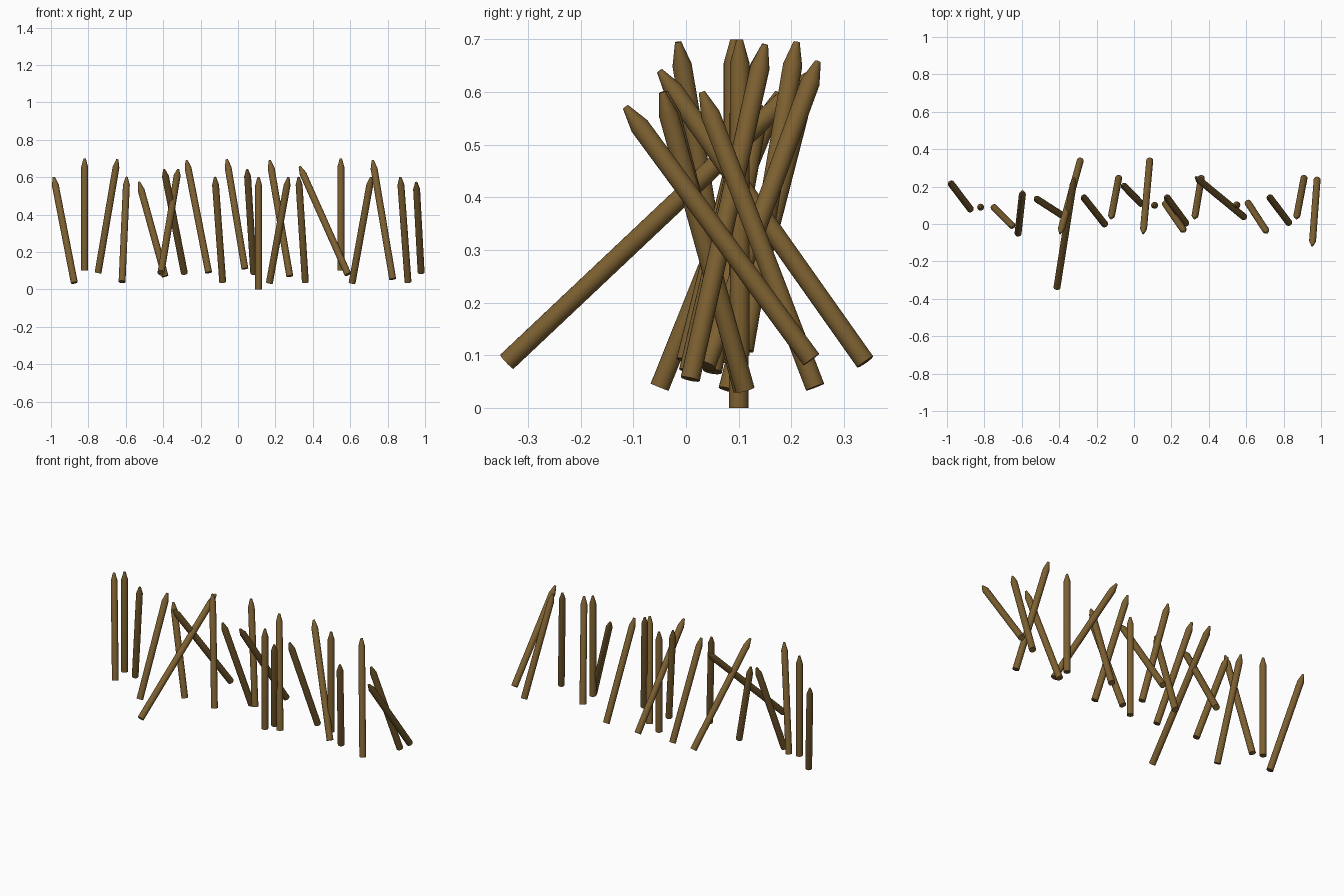
import bpy, bmesh
from mathutils import Vector

if "Cube" in bpy.data.objects:
    bpy.data.objects.remove(bpy.data.objects["Cube"])

RADIUS, TIP_RADIUS, POINT, SIDES = 0.0185, 0.006, 0.045, 20

wood = bpy.data.materials.new("brown_wood")
wood.diffuse_color = (0.2, 0.115, 0.03, 1)
wood.use_nodes = True
wood.node_tree.nodes["Principled BSDF"].inputs["Base Color"].default_value = wood.diffuse_color

# each stake: base centre, tip centre
STAKES = [
    ((-.875, .08, .035), (-.985, .225, .60)),
    ((-.82, .09, .10), (-.82, .09, .70)),
    ((-.748, .088, .09), (-.645, -.015, .695)),
    ((-.62, -.05, .04), (-.595, .175, .60)),
    ((-.39, .05, .07), (-.53, .14, .575)),
    ((-.412, -.34, .088), (-.32, .245, .64)),
    ((-.287, .34, .088), (-.395, -.05, .64)),
    ((-.157, .0, .09), (-.275, .15, .69)),
    ((-.082, .245, .04), (-.123, .03, .60)),
    ((.037, .11, .11), (-.06, .21, .695)),
    ((.084, .34, .088), (.049, -.05, .64)),
    ((.11, .1, 0), (.11, .1, .60)),
    ((.277, .005, .07), (.17, .15, .69)),
    ((.168, .108, .035), (.27, -.04, .60)),
    ((.36, .245, .04), (.324, .03, .60)),
    ((.588, .038, .08), (.33, .25, .657)),
    ((.55, .102, .10), (.55, .102, .70)),
    ((.61, .112, .035), (.712, -.045, .60)),
    ((.827, .008, .055), (.72, .15, .69)),
    ((.909, .245, .04), (.868, .03, .60)),
    ((.979, .238, .092), (.953, -.115, .572)),
]


def make_stake(name, base, tip):
    """Round pole with a blunt sharpened point, standing from base to tip."""
    base, tip = Vector(base), Vector(tip)
    axis = tip - base
    length = axis.length
    bm = bmesh.new()
    # shaft
    bmesh.ops.create_circle(bm, cap_ends=True, radius=RADIUS, segments=SIDES)
    bottom = bm.faces[:]
    for f in bottom:
        f.normal_flip()
    ring = bm.edges[:]
    # extrude to the shoulder, then to the tapered tip
    for z, r in ((length - POINT, RADIUS), (length, TIP_RADIUS)):
        out = bmesh.ops.extrude_edge_only(bm, edges=ring)["geom"]
        ring = [e for e in out if isinstance(e, bmesh.types.BMEdge)
                and all(v in out for v in e.verts)]
        for v in [v for v in out if isinstance(v, bmesh.types.BMVert)]:
            v.co = Vector((v.co.x, v.co.y, 0)).normalized() * r + Vector((0, 0, z))
    bmesh.ops.contextual_create(bm, geom=ring)
    bmesh.ops.recalc_face_normals(bm, faces=bm.faces[:])
    mesh = bpy.data.meshes.new(name)
    bm.to_mesh(mesh)
    bm.free()
    mesh.materials.append(wood)
    obj = bpy.data.objects.new(name, mesh)
    bpy.context.collection.objects.link(obj)
    obj.location = base
    obj.rotation_euler = axis.to_track_quat('Z', 'Y').to_euler()
    bpy.ops.object.select_all(action='DESELECT')
    obj.select_set(True)
    bpy.context.view_layer.objects.active = obj
    bpy.ops.object.shade_smooth_by_angle(angle=0.5)


for i, (b, t) in enumerate(STAKES, 1):
    make_stake(f"wooden_stake_{i:02d}", b, t)
